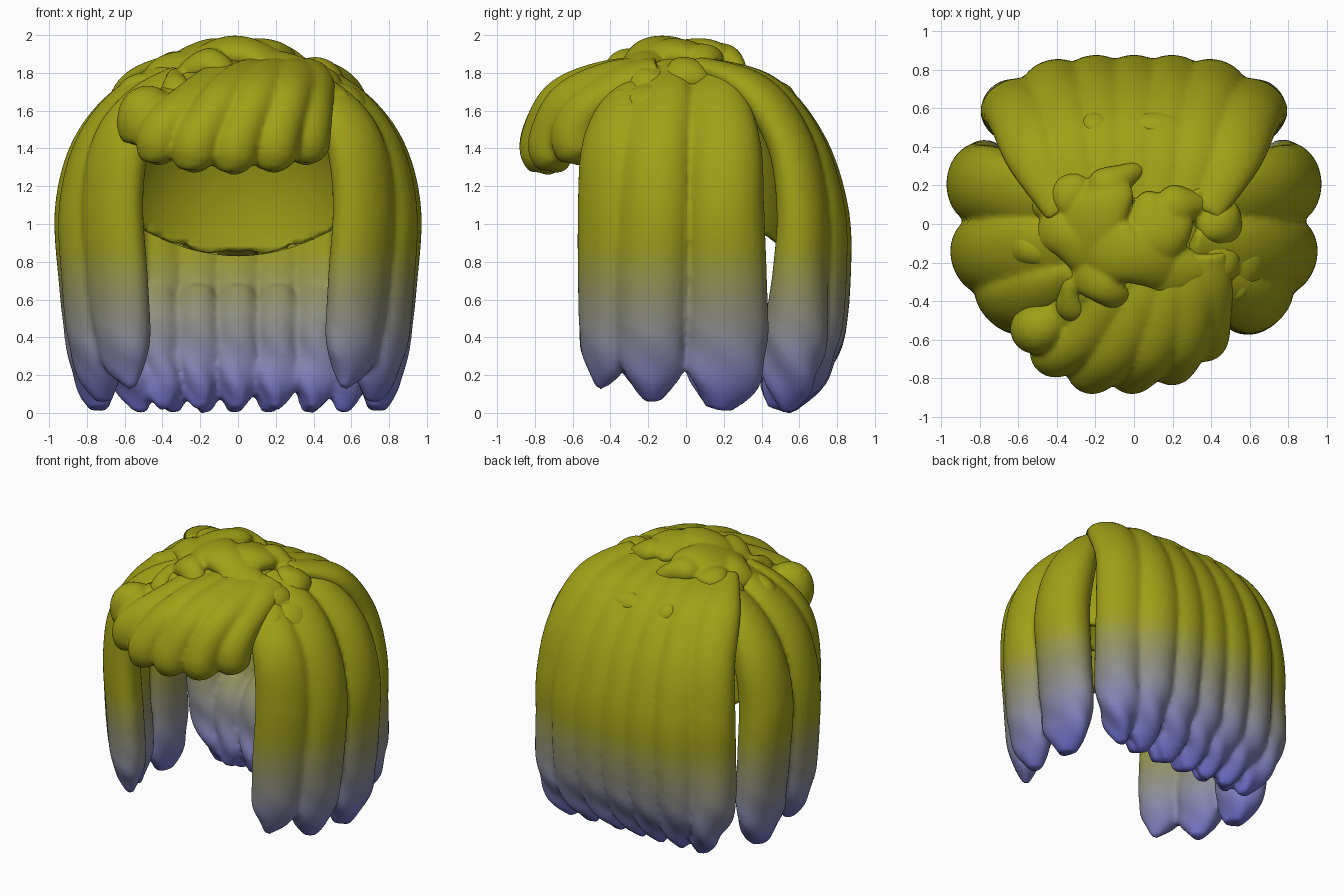
import bpy, bmesh, math, random
from mathutils import Vector, Matrix

if "Cube" in bpy.data.objects:
    bpy.data.objects.remove(bpy.data.objects["Cube"])

random.seed(4)
BANDS = 26
RAMP = [(0, (.15, .15, .66)), (.18, (.21, .21, .52)), (.42, (.27, .27, .30)), (.62, (.28, .28, .13)),
        (.85, (.34, .34, .015)), (1.1, (.36, .36, .003))]

# Root-to-tip colour ramp, one material per height band
mats = []
for i in range(BANDS):
    z = (i + 0.5) / BANDS
    for (z0, a), (z1, b) in zip(RAMP, RAMP[1:]):
        if z0 <= z <= z1:
            col = [p + (q - p) * (z - z0) / (z1 - z0) for p, q in zip(a, b)]
    m = bpy.data.materials.new("hair_%02d" % i)
    m.diffuse_color = col + [1]
    m.use_nodes = True
    m.node_tree.nodes["Principled BSDF"].inputs["Base Color"].default_value = m.diffuse_color
    mats.append(m)


def finish(name, bm, voxel=0.018, smooth=4):
    """Fuse overlapping locks into one sculpted skin, then colour by height."""
    bmesh.ops.recalc_face_normals(bm, faces=bm.faces)
    me = bpy.data.meshes.new(name)
    bm.to_mesh(me)
    bm.free()
    ob = bpy.data.objects.new(name, me)
    bpy.context.collection.objects.link(ob)
    if voxel:
        r = ob.modifiers.new("fuse", 'REMESH')
        r.mode = 'VOXEL'
        r.voxel_size = voxel
        s = ob.modifiers.new("soften", 'SMOOTH')
        s.iterations = smooth
        dg = bpy.context.evaluated_depsgraph_get()
        me = bpy.data.meshes.new_from_object(ob.evaluated_get(dg))
        ob.modifiers.clear()
        ob.data = me
    me.materials.clear()
    for m in mats:
        me.materials.append(m)
    for f in me.polygons:
        f.use_smooth = True
        f.material_index = max(0, min(BANDS - 1, int(f.center.z * BANDS)))
    return ob


def spline(pts, n):
    """Catmull-Rom through tuples of any length."""
    p = [pts[0]] + list(pts) + [pts[-1]]
    out = []
    for i in range(1, len(p) - 2):
        for k in range(n):
            t = k / n
            out.append([0.5 * (2 * b + (c - a) * t + (2 * a - 5 * b + 4 * c - d) * t * t
                               + (3 * b - a - 3 * c + d) * t ** 3)
                        for a, b, c, d in zip(*p[i - 1:i + 3])])
    return out + [list(pts[-1])]


def lock(bm, pts, outward, wave=0.0, n=9, sides=24):
    """Tapered hair lock; pts are (x, y, z, half width, half depth)."""
    path = spline(pts, n)
    rings = []
    phase = random.random() * 6
    for i, (x, y, z, w, d) in enumerate(path):
        a, b = path[max(i - 1, 0)], path[min(i + 1, len(path) - 1)]
        tan = (Vector(b[:3]) - Vector(a[:3])).normalized()
        side = tan.cross(Vector(outward)).normalized()
        out = side.cross(tan)
        ripple = wave * max(0, 1 - z / 0.5)
        ring = []
        for k in range(sides):
            t = 2 * math.pi * k / sides
            r = 1 + ripple * math.sin(3 * t + phase + z * 18)
            v = Vector((x, y, z)) + (side * max(w, .006) * math.cos(t) + out * max(d, .006) * math.sin(t)) * r
            v.z = max(v.z, 0)
            ring.append(bm.verts.new(v))
        rings.append(ring)
    for r0, r1 in zip(rings, rings[1:]):
        for k in range(sides):
            j = (k + 1) % sides
            bm.faces.new((r0[k], r0[j], r1[j], r1[k]))
    bm.faces.new(rings[0])
    bm.faces.new(rings[-1])


# Scalp cap, open at the face and below the curved nape rim
bm = bmesh.new()
bmesh.ops.create_uvsphere(bm, u_segments=80, v_segments=60, radius=1)
for v in bm.verts:
    v.co = Vector((v.co.x * 0.70, v.co.y * 0.62 - 0.03, v.co.z * 0.86 + 0.97))
rim = lambda v: 0.83 + 0.55 * v.co.x ** 2
low = [v for v in bm.verts if v.co.z < rim(v) - .05 or (v.co.y < -0.3 and v.co.z < 1.42)]
bmesh.ops.delete(bm, geom=low, context='VERTS')
for v in bm.verts:
    v.co.z = max(v.co.z, rim(v))
cap = finish("scalp_cap", bm, 0)
solid = cap.modifiers.new("thickness", 'SOLIDIFY')
solid.thickness = 0.04

# Side hair, three locks on each side
for s, tag in ((1, "right"), (-1, "left")):
    front = [(.30, -.26, 1.80, .07, .04), (.49, -.35, 1.64, .14, .08), (.62, -.40, 1.42, .18, .12),
             (.665, -.41, 1.1, .195, .125), (.64, -.41, .7, .195, .125), (.61, -.42, .42, .17, .12),
             (.59, -.43, .26, .13, .09), (.56, -.46, .13, .02, .02)]
    middle = [(.30, -.12, 1.84, .10, .04), (.56, -.14, 1.65, .18, .1), (.72, -.16, 1.4, .20, .14),
              (.79, -.165, 1.08, .20, .155), (.78, -.18, .7, .20, .15), (.75, -.18, .4, .19, .15),
              (.73, -.18, .2, .15, .11), (.71, -.18, .06, .04, .04)]
    rear = [(.30, .08, 1.84, .10, .04), (.57, .15, 1.65, .17, .1), (.73, .2, 1.4, .20, .15),
            (.80, .205, 1.08, .21, .17), (.79, .215, .7, .215, .16), (.77, .215, .4, .22, .145),
            (.75, .2, .18, .19, .12), (.73, .17, .02, .07, .05)]
    bm = bmesh.new()
    for pts, o in ((front, (.7, -.7, .1)), (middle, (1, -.3, .1)), (rear, (1, .0, .1))):
        lock(bm, [(s * p[0],) + p[1:] for p in pts], (s * o[0], o[1], o[2]), 0.1)
    finish(f"side_hair_{tag}", bm)

# Back hair: seven fanned locks curling inward, with split tips inside
bm = bmesh.new()
for i in range(-3, 4):
    u = i / 3
    j = random.uniform(-.03, .03)
    rows = [(.36, .06, 1.84, .10, .05, .0), (.52, .41, 1.71, .15, .09, .05), (.59, .63, 1.43, .165, .11, .08),
            (.625, .735, 1.08, .175, .125, .12), (.63, .735, .75, .17, .14, .13), (.62, .67, .42, .16, .17, .09),
            (.57, .58, .18, .12, .14, .03), (.53, .53, .0, .03, .03, .0)]
    lock(bm, [(u * x + (j if z < .3 else 0), y - k * u ** 4, z, w, d)
              for x, y, z, w, d, k in rows], (.5 * u, 1, .05), 0.18)
for i in range(5):
    x = -.42 + i * .21
    lock(bm, [(x, .60, .66, .08, .06), (x, .54, .5, .12, .11), (x * .98, .52, .28, .115, .11),
              (x * .96, .49, .14, .10, .09), (x * .94, .47, .02, .03, .03)], (.3 * x, 1, 0), 0.2)
finish("back_hair", bm)

# Swept fringe: start x, middle x, middle z, end x, end y, end z
fringe = [(-.06, -.38, 1.60, -.52, -.54, 1.43), (.04, -.25, 1.63, -.42, -.66, 1.33),
          (.15, -.08, 1.65, -.23, -.745, 1.29), (.26, .10, 1.66, -.02, -.745, 1.28),
          (.34, .26, 1.65, .19, -.70, 1.29), (.39, .38, 1.62, .36, -.58, 1.33)]
bm = bmesh.new()
for x0, x1, z1, x2, y, z in fringe:
    lock(bm, [(x0, -.15, 1.83, .10, .05), (x0 * .6 + x1 * .4, y * .55, .5 * z1 + .945, .13, .09),
              (x1, y * .88, z1, .125, .11), (x2 * .8 + x1 * .2, y, z + .17, .13, .13),
              (x2, y, z + .06, .12, .12), (x2, y + .01, z + .005, .07, .07),
              (x2, y + .01, z - .02, .01, .01)], (x2 * .8, -1, .5))
finish("fringe", bm, .016, 3)

# Crown tufts: x, y, half length, half width, heading in degrees
tufts = [(-.10, .22, .17, .09, 15), (-.33, .15, .16, .10, 100), (-.44, .10, .12, .08, 60),
         (-.2, .02, .26, .18, 150), (.0, -.17, .28, .17, -20), (-.33, -.08, .20, .15, 45),
         (.27, .10, .17, .10, 70), (.45, .0, .18, .11, 45), (.13, -.02, .2, .15, 30),
         (.25, -.25, .22, .13, -45), (-.55, -.12, .19, .11, 65), (-.53, -.31, .15, .09, 100),
         (-.33, -.38, .15, .08, -55), (.60, -.2, .20, .12, 95), (.43, -.2, .16, .11, 60),
         (.34, -.36, .17, .11, 10), (-.17, -.3, .18, .12, -15), (.52, -.31, .13, .09, 30)]
crown = bmesh.new()
for i, (x, y, a, b, deg) in enumerate(tufts):
    ry = .87 if y < 0 else .74
    h = math.sqrt(max(0, 1 - (x / .85) ** 2 - (y / ry) ** 2))
    nrm = Vector((x / .74, y / ry ** 2, h / .93)).normalized()
    mat = (Matrix.Translation((x, y, .985 + .93 * h)) @ nrm.to_track_quat('Z', 'Y').to_matrix().to_4x4()
           @ Matrix.Rotation(math.radians(deg), 4, 'Z') @ Matrix.Diagonal((a, b, .08, 1)))
    new = bmesh.ops.create_icosphere(crown, subdivisions=4, radius=1)["verts"]
    for v in new:      # bend and ripple each tuft
        c = v.co
        c.y *= 1 + .22 * math.sin(3 * c.x + i)
        c.z += .2 * math.sin(2.5 * c.x + 2 * i) - .4 * c.x ** 2
    bmesh.ops.transform(crown, verts=new, matrix=mat)
finish("crown_tufts", crown, 0.013, 2)

# Small flat patches showing through the upper back
bm = bmesh.new()
for x, w in ((-.2, .07), (.12, .13)):
    bmesh.ops.create_icosphere(bm, subdivisions=3, radius=1, matrix=Matrix.Translation((x, .52, 1.70))
                               @ Matrix.Rotation(-.7, 4, 'X') @ Matrix.Diagonal((w, .07, .04, 1)))
finish("back_patches", bm, 0)
